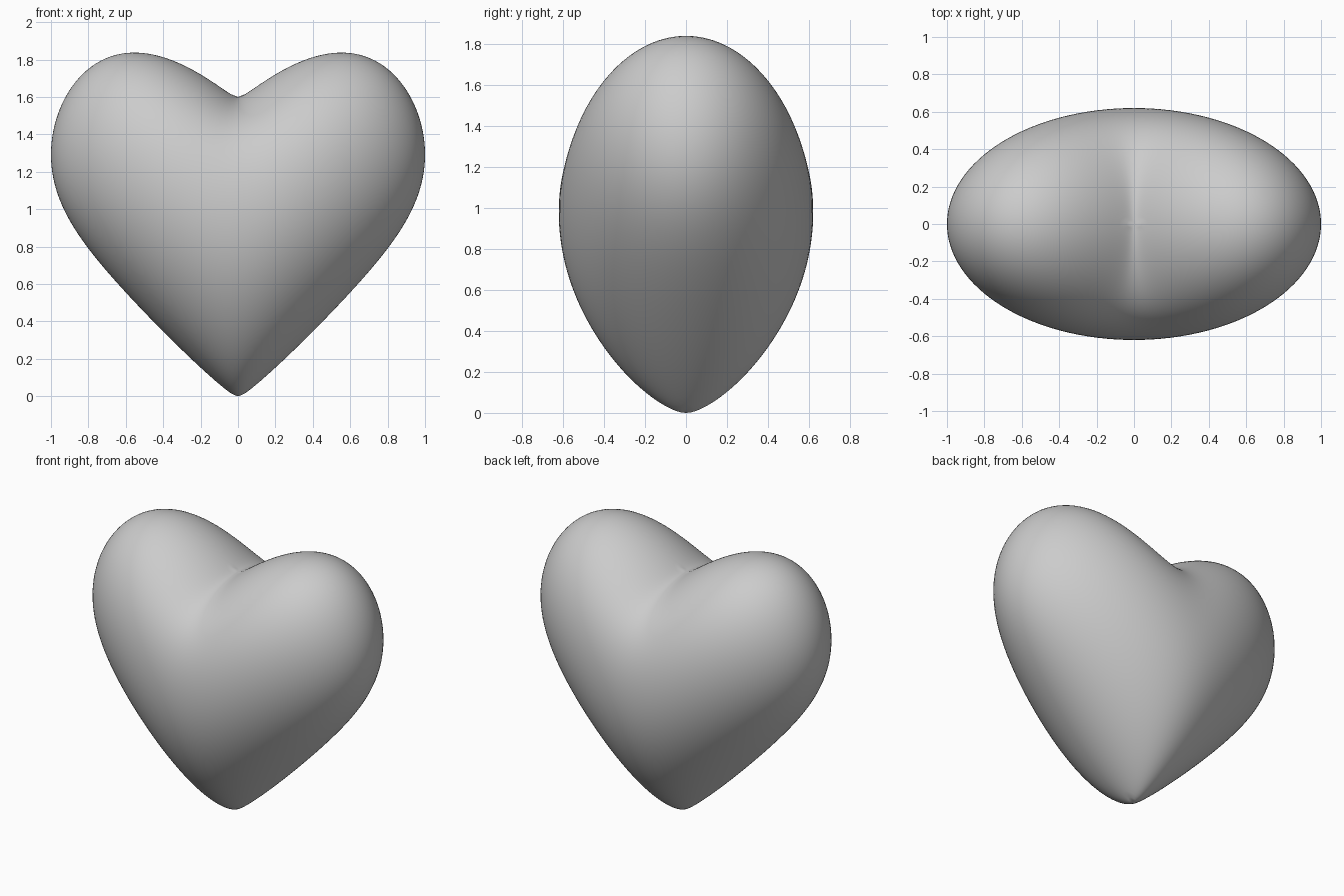
import bpy, bmesh, math

if "Cube" in bpy.data.objects:
    bpy.data.objects.remove(bpy.data.objects["Cube"])

HALF_WIDTH, HALF_DEPTH, HALF_HEIGHT = 1.0, 0.62, 0.8
SOFT = 0.03  # rounding of the cleft and the bottom tip


def lift(x, y, up):
    """Height of the ellipsoid's middle surface, rising away from the centre line."""
    weight = 0.5 * (1 - 0.7 * max(0, up) ** 2) * (1 - 1.2 * y ** 4)
    r = math.sqrt(x * x + (weight * y) ** 2 + SOFT ** 2) - SOFT
    return 0.8 + 0.81 * r - 0.06 * r ** 2 - 0.26 * r ** 3


# Heart body: an ellipsoid sheared upwards on both sides of the middle
bm = bmesh.new()
bmesh.ops.create_uvsphere(bm, u_segments=128, v_segments=80, radius=1)
for v in bm.verts:
    up = v.co.z
    x, y = v.co.x * HALF_WIDTH, v.co.y * HALF_DEPTH
    v.co = (x, y, lift(x, y, up) + HALF_HEIGHT * up)
for f in bm.faces:
    f.smooth = True
mesh = bpy.data.meshes.new("heart")
bm.to_mesh(mesh)
bm.free()

# Plain grey surface
grey = bpy.data.materials.new("light grey")
grey.diffuse_color = (0.6, 0.6, 0.6, 1)
grey.use_nodes = True
grey.node_tree.nodes["Principled BSDF"].inputs["Base Color"].default_value = grey.diffuse_color
mesh.materials.append(grey)

heart = bpy.data.objects.new("heart", mesh)
bpy.context.collection.objects.link(heart)
